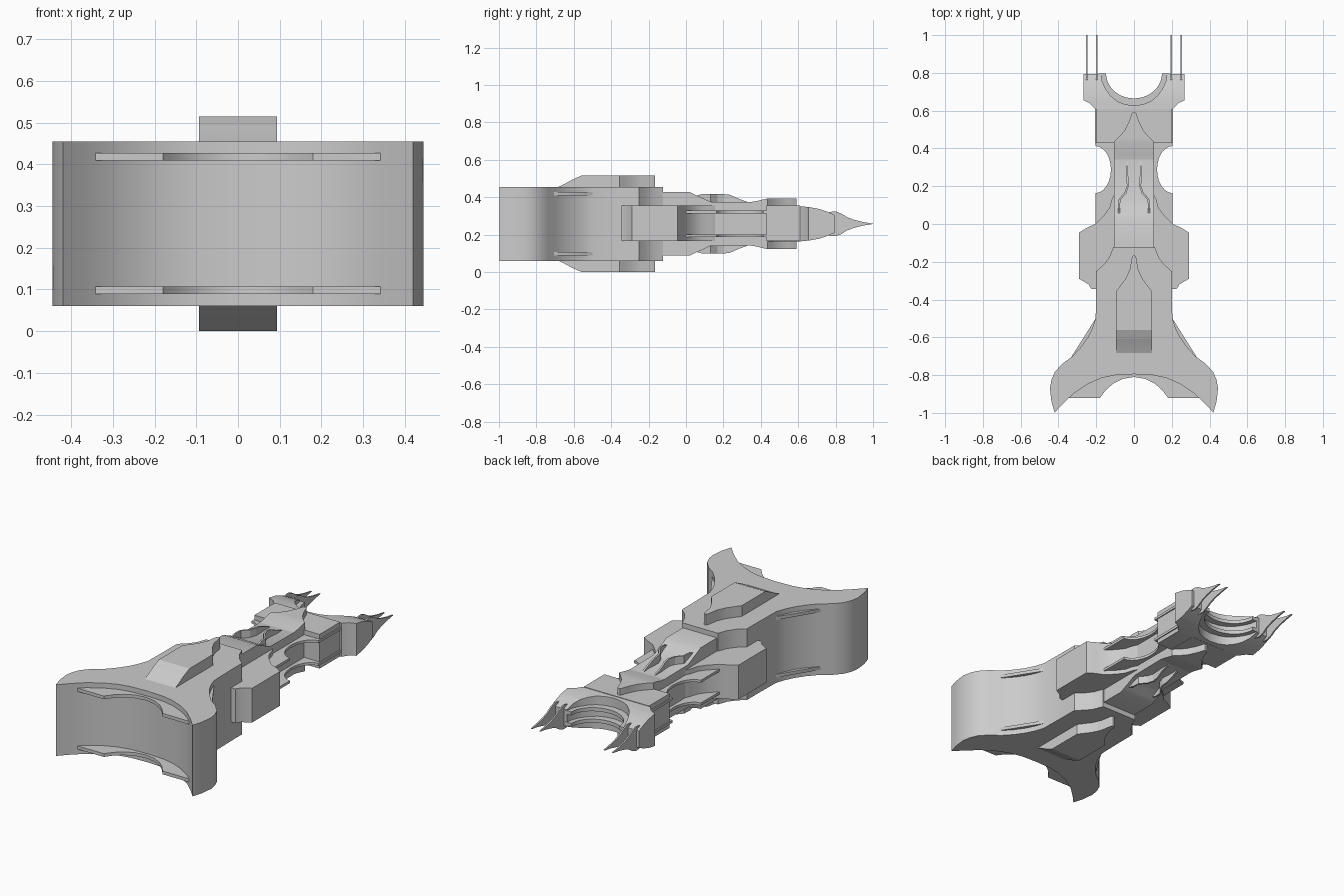
import bpy, bmesh, math
from mathutils import Vector

if "Cube" in bpy.data.objects:
    bpy.data.objects.remove(bpy.data.objects["Cube"])

MID = 0.258  # the model is symmetric about this height


def smooth(ob, angle=35):
    bpy.ops.object.select_all(action='DESELECT')
    ob.select_set(True)
    bpy.context.view_layer.objects.active = ob
    bpy.ops.object.shade_smooth_by_angle(angle=math.radians(angle))


def prism(name, loop, direction):
    """Close a loop of 3D points and extrude it along a direction."""
    bm = bmesh.new()
    face = bm.faces.new([bm.verts.new(p) for p in loop])
    res = bmesh.ops.extrude_face_region(bm, geom=[face])
    bmesh.ops.translate(bm, vec=Vector(direction),
                        verts=[g for g in res['geom'] if isinstance(g, bmesh.types.BMVert)])
    bmesh.ops.recalc_face_normals(bm, faces=bm.faces)
    me = bpy.data.meshes.new(name)
    bm.to_mesh(me)
    bm.free()
    ob = bpy.data.objects.new(name, me)
    bpy.context.collection.objects.link(ob)
    return ob


def mirrored(half):
    return half + [(-a, b) for a, b in reversed(half) if a > 1e-6]


def plan(name, half, z0, z1):
    """Half outline (x, y), mirrored in x and extruded upwards."""
    ob = prism(name, [(x, y, z0) for x, y in mirrored(half)], (0, 0, z1 - z0))
    smooth(ob)
    return ob


def side_slab(name, prof, x0, x1):
    """Half profile (y, height from middle), mirrored in z and extruded in x."""
    loop = mirrored([(h, y) for y, h in prof])
    return prism(name, [(x0, y, MID + h) for h, y in loop], (x1 - x0, 0, 0))


def shaped(name, half, prof):
    """Plan outline intersected with a side profile."""
    ob = plan(name, half, -0.2, 0.8)
    cut = side_slab(name + "_cutter", prof, -0.7, 0.7)
    cut.hide_render = True
    mod = ob.modifiers.new("shape", 'BOOLEAN')
    mod.operation = 'INTERSECT'
    mod.solver = 'EXACT'
    mod.object = cut
    bpy.context.view_layer.objects.active = ob
    bpy.ops.object.modifier_apply(modifier=mod.name)
    bpy.data.objects.remove(cut)
    smooth(ob)


def plate_pair(name, half, off, t):
    for tag, s in (("upper", 1), ("lower", -1)):
        z = MID + s * off
        plan(f"{tag}_{name}", half, z - t / 2, z + t / 2)


# main hull with concave front and flared corners
plan("main_hull", [(0, -0.795), (0.1, -0.80), (0.17, -0.815), (0.24, -0.845), (0.31, -0.89),
                   (0.37, -0.945), (0.42, -0.998), (0.437, -0.94), (0.445, -0.87), (0.437, -0.825),
                   (0.42, -0.785), (0.38, -0.74), (0.325, -0.70), (0.28, -0.65), (0.245, -0.60),
                   (0.22, -0.55), (0.203, -0.50), (0.2, -0.34), (0.2, -0.25), (0.16, -0.215),
                   (0.13, -0.175), (0.11, -0.122)], 0.06, 0.455)

# thin plates through the hull, showing as side fins and front lips
plate_pair("hull_plate", [(0, -0.81), (0.06, -0.82), (0.11, -0.845), (0.15, -0.88), (0.18, -0.92),
                          (0.342, -0.92), (0.342, -0.72), (0.2, -0.495), (0, -0.495)], 0.16, 0.018)

# raised keel above and below the hull
shaped("keel", [(0, -0.155), (0.012, -0.18), (0.022, -0.24), (0.045, -0.29), (0.075, -0.33),
                (0.094, -0.355), (0.094, -0.69)],
       [(-0.70, 0.19), (-0.655, 0.21), (-0.61, 0.235), (-0.56, 0.257), (-0.167, 0.257)])

# long central spine
shaped("spine", [(0.105, -0.2), (0.105, 0.44), (0.105, 0.61)],
       [(-0.18, 0.17), (0.02, 0.17), (0.05, 0.155), (0.085, 0.14), (0.13, 0.118), (0.42, 0.115),
        (0.43, 0.095), (0.605, 0.095)])

# pointed ridge at the rear of the spine
shaped("spine_ridge", [(0, 0.6), (0.012, 0.585), (0.025, 0.545), (0.05, 0.495), (0.08, 0.46),
                       (0.105, 0.437), (0.105, 0.3)],
       [(0.32, 0.113), (0.37, 0.12), (0.43, 0.134), (0.59, 0.134)])

# side pods
plan("side_pods", [(0.105, 0.155), (0.118, 0.13), (0.13, 0.085), (0.16, 0.045), (0.205, 0.0),
                   (0.25, -0.02), (0.29, -0.045), (0.29, -0.29), (0.24, -0.32), (0.225, -0.345),
                   (0.15, -0.345)], 0.165, 0.355)

# waist plates with round bites
bite = [(0.205 - 0.083 * math.sin(a), 0.288 + 0.125 * math.cos(a))
        for a in [math.pi * i / 12 for i in range(13)]]
plate_pair("waist_plate", [(0.14, 0.61), (0.207, 0.61)] + bite + [(0.205, 0.0), (0.1, 0.0)],
           0.063, 0.014)

# rear shoulders
plan("rear_shoulder", [(0.1, 0.61), (0.2, 0.61), (0.2, 0.43), (0.1, 0.43)], 0.165, 0.355)

# forked tail section
shaped("fork", [(0, 0.627), (0.05, 0.634), (0.09, 0.65), (0.125, 0.68), (0.15, 0.715),
                (0.168, 0.755), (0.175, 0.795), (0.268, 0.795), (0.268, 0.655), (0.235, 0.64),
                (0.207, 0.61), (0.1, 0.59)],
       [(0.55, 0.095), (0.61, 0.094), (0.66, 0.089), (0.71, 0.08), (0.755, 0.065), (0.795, 0.047)])

# inner lips of the fork
ring = [(0.148 * math.sin(a), 0.797 - 0.132 * math.cos(a))
        for a in [math.pi / 2 * i / 10 for i in range(11)]]
plate_pair("fork_lip", ring + [(0.2, 0.795), (0.2, 0.62)], 0.032, 0.02)

# thin claws at the fork ends
for sx, tag in ((1, "right"), (-1, "left")):
    for i, x in enumerate((0.197, 0.249)):
        ob = side_slab(f"{tag}_claw_{i + 1}",
                       [(0.735, 0.05), (0.77, 0.064), (0.80, 0.066), (0.83, 0.055), (0.86, 0.036),
                        (0.90, 0.021), (0.95, 0.009), (1.0, 0.001)],
                       sx * x - 0.004, sx * x + 0.004)
        smooth(ob)

# wavy blades above and below the spine: x, y, height from middle
blade = [(0.08, 0.04, 0.145), (0.08, 0.085, 0.159), (0.076, 0.13, 0.16), (0.045, 0.165, 0.16),
         (0.033, 0.2, 0.159), (0.034, 0.235, 0.155), (0.038, 0.28, 0.135), (0.035, 0.33, 0.116)]
for sx, tag in ((1, "right"), (-1, "left")):
    for sz, lev in ((1, "upper"), (-1, "lower")):
        bm = bmesh.new()
        rows = [[bm.verts.new((sx * x, y, MID + sz * z)) for z in (0.1, h)] for x, y, h in blade]
        for a, b in zip(rows, rows[1:]):
            bm.faces.new((a[0], b[0], b[1], a[1]))
        me = bpy.data.meshes.new("blade")
        bm.to_mesh(me)
        bm.free()
        ob = bpy.data.objects.new(f"{tag}_{lev}_blade", me)
        bpy.context.collection.objects.link(ob)
        mod = ob.modifiers.new("thickness", 'SOLIDIFY')
        mod.thickness = 0.01
        mod.offset = 0
